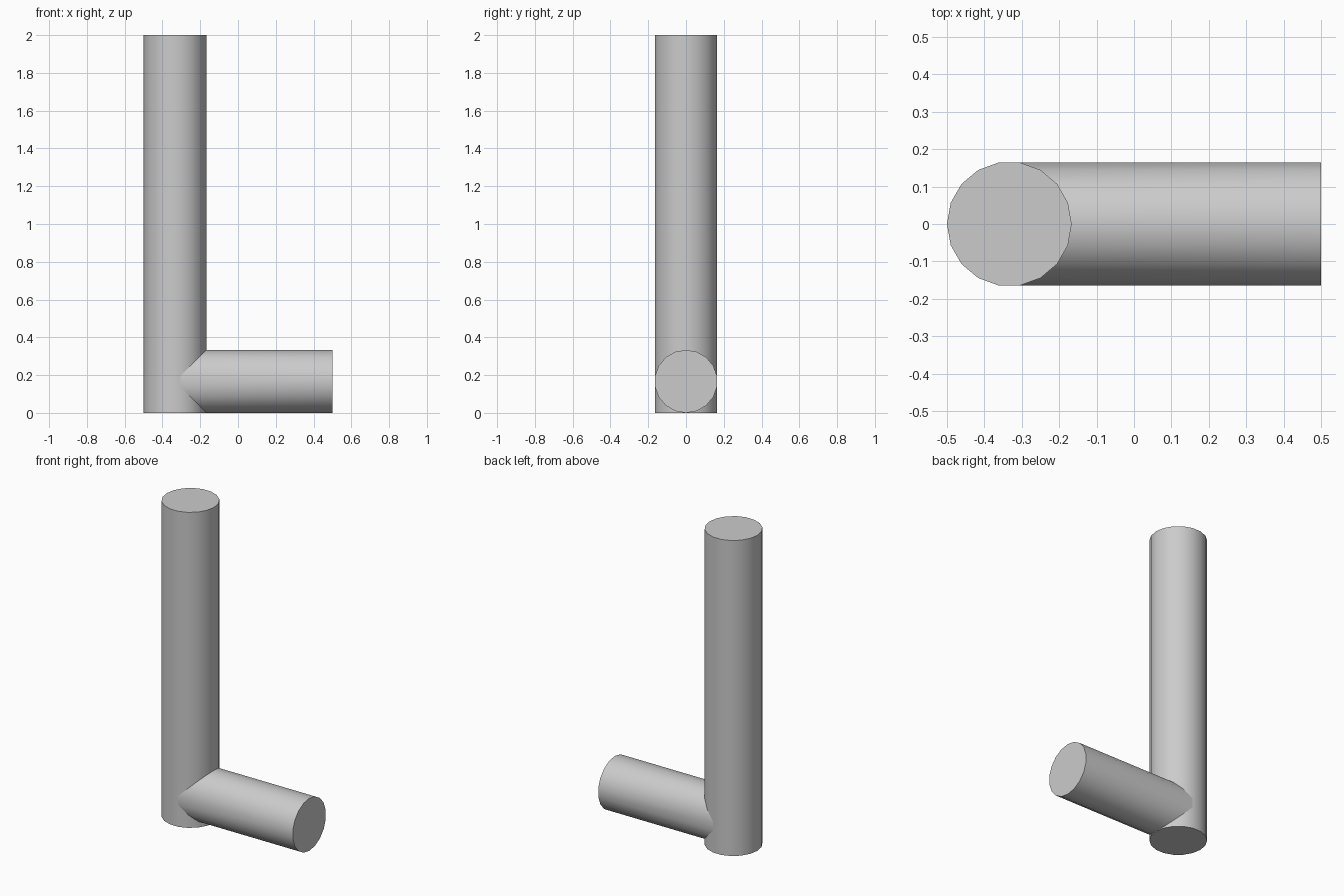
import bpy
import bmesh
from math import cos, sin, pi, radians

cube = bpy.data.objects.get("Cube")
if cube:
    bpy.data.objects.remove(cube, do_unlink=True)

SIDES = 18
R = 1 / 6
AXIS_X = -1 / 3      # centre line of the upright
HEIGHT = 2.0
ARM_END = 0.5

grey = bpy.data.materials.new("plain grey")
grey.use_nodes = True
colour = (0.6, 0.6, 0.6, 1)
grey.diffuse_color = colour
grey.node_tree.nodes["Principled BSDF"].inputs["Base Color"].default_value = colour


def make_rod(name, start, end, cap_start=True):
    """Loft between two rings; start and end map circle offsets to points."""
    bm = bmesh.new()
    angles = [2 * pi * i / SIDES for i in range(SIDES)]
    rings = [[bm.verts.new(place(R * cos(a), R * sin(a))) for a in angles]
             for place in (start, end)]
    for i in range(SIDES):
        j = (i + 1) % SIDES
        bm.faces.new((rings[0][i], rings[0][j], rings[1][j], rings[1][i]))
    bm.faces.new(rings[1])
    if cap_start:
        bm.faces.new(rings[0][::-1])
    bmesh.ops.recalc_face_normals(bm, faces=bm.faces)
    mesh = bpy.data.meshes.new(name)
    bm.to_mesh(mesh)
    bm.free()
    mesh.materials.append(grey)
    obj = bpy.data.objects.new(name, mesh)
    bpy.context.collection.objects.link(obj)
    bpy.ops.object.select_all(action='DESELECT')
    obj.select_set(True)
    bpy.context.view_layer.objects.active = obj
    bpy.ops.object.shade_smooth_by_angle(angle=radians(30))
    return obj


# Tall upright
make_rod("upright",
         lambda u, v: (AXIS_X + u, v, 0),
         lambda u, v: (AXIS_X + u, v, HEIGHT))

# Side arm, its inner end cut to fit the curve of the upright
make_rod("side_arm",
         lambda u, v: (AXIS_X + abs(u), v, R + u),
         lambda u, v: (ARM_END, v, R + u),
         cap_start=False)
